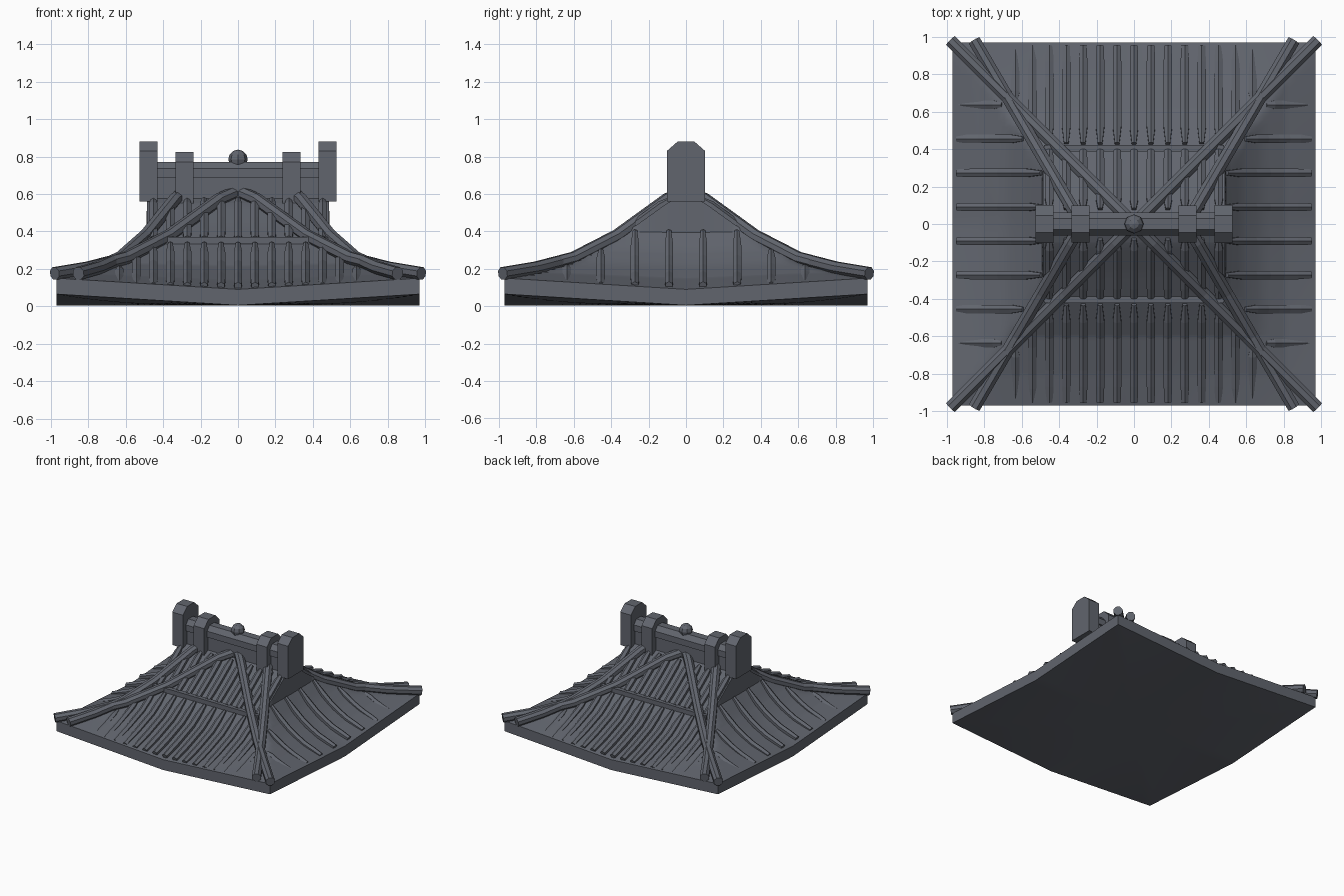
import bpy, bmesh, math
from mathutils import Vector

if "Cube" in bpy.data.objects:
    bpy.data.objects.remove(bpy.data.objects["Cube"], do_unlink=True)

SLATE = bpy.data.materials.new("slate_grey")
SLATE.use_nodes = True
COLOUR = (0.12, 0.13, 0.155, 1)
SLATE.diffuse_color = COLOUR
SLATE.node_tree.nodes["Principled BSDF"].inputs["Base Color"].default_value = COLOUR

HALF, GABLE = 0.97, 0.485
FRONT = [(0, .6), (.1, .55), (.25, .44), (.4, .34), (.6, .215), (.8, .14), (HALF, .09)]
SIDE = [(GABLE, .40), (.58, .295), (.68, .215), (.8, .15), (HALF, .09)]
HIP = [(.98, .175), (.8, .205), (.6, .257), (.37, .375), (.1, .57), (.02, .605)]


def interp(points, t):
    """Linear height along a slope profile."""
    for (a, za), (b, zb) in zip(points, points[1:]):
        if t <= b:
            return za + (zb - za) * max(0, t - a) / (b - a)
    return points[-1][1]


def lift(x, y):
    """Upturn of the eaves towards the corners."""
    return 0.06 * abs(x * y) / HALF ** 2 * max(abs(x), abs(y)) / HALF


def roof_height(x, y):
    f = interp(FRONT, abs(y))
    return f if abs(x) <= GABLE + .001 else min(f, interp(SIDE, abs(x)))


def finish(name, bm):
    bmesh.ops.recalc_face_normals(bm, faces=bm.faces)
    mesh = bpy.data.meshes.new(name)
    bm.to_mesh(mesh)
    bm.free()
    mesh.materials.append(SLATE)
    obj = bpy.data.objects.new(name, mesh)
    bpy.context.collection.objects.link(obj)
    return obj


def tube(name, path, radii, sides):
    """Faceted bar along a path, with capped ends."""
    bm = bmesh.new()
    path = [Vector(p) for p in path]
    rings = []
    for i, p in enumerate(path):
        d = (path[min(i + 1, len(path) - 1)] - path[max(i - 1, 0)]).normalized()
        u = d.cross(Vector((0, 0, 1))).normalized()
        v = u.cross(d)
        rings.append([bm.verts.new(p + radii[i] * (u * math.cos(a) + v * math.sin(a)))
                      for a in (math.tau * (k + .5) / sides for k in range(sides))])
    for r, s in zip(rings, rings[1:]):
        for k in range(sides):
            n = (k + 1) % sides
            bm.faces.new((r[k], r[n], s[n], s[k]))
    bm.faces.new(rings[0])
    bm.faces.new(rings[-1])
    return finish(name, bm)


def extrude_x(name, profile, x0, x1):
    """Solid from a half (y, z) profile, mirrored in y and extruded along x."""
    outline = profile + [(-y, z) for y, z in reversed(profile)]
    bm = bmesh.new()
    face = bm.faces.new([bm.verts.new((x0, y, z)) for y, z in outline])
    new = bmesh.ops.extrude_face_region(bm, geom=[face])["geom"]
    bmesh.ops.translate(bm, vec=(x1 - x0, 0, 0),
                        verts=[g for g in new if isinstance(g, bmesh.types.BMVert)])
    return finish(name, bm)


# Curved roof slab with upturned corners and upright gable walls
pos = [GABLE * i / 10 for i in range(11)] + [GABLE + .006]
pos += [.4, .1, .25, .6, .8] + [GABLE + (HALF - GABLE) * i / 14 for i in range(1, 15)]
pos = sorted(set(pos))
coords = [-p for p in reversed(pos) if p > 0] + pos
bm = bmesh.new()
top = [[bm.verts.new((x, y, roof_height(x, y) + lift(x, y))) for y in coords] for x in coords]
low = [[bm.verts.new((x, y, .005 + lift(x, y))) for y in coords] for x in coords]
n = len(coords) - 1
for grid in (top, low):
    for i in range(n):
        for j in range(n):
            bm.faces.new((grid[i][j], grid[i + 1][j], grid[i + 1][j + 1], grid[i][j + 1]))
for i in range(n):
    for e in (0, n):
        bm.faces.new((top[i][e], top[i + 1][e], low[i + 1][e], low[i][e]))
        bm.faces.new((top[e][i], top[e][i + 1], low[e][i + 1], low[e][i]))
roof = finish("roof_slab", bm)
bpy.context.view_layer.objects.active = roof
roof.select_set(True)
bpy.ops.object.shade_smooth_by_angle(angle=math.radians(25))
roof.select_set(False)


def tile_rib(name, start, end, across, axis, sign):
    """Tile rib down one slope; it sinks into the upturned corners."""
    path = []
    steps = 6
    for i in range(steps + 1):
        d = sign * (start + (end - start) * i / steps)
        x, y = (across, d) if axis == "y" else (d, across)
        path.append((x, y, roof_height(x, y) + .012))
    tube(name, path, [.014] + [.026] * (steps - 1) + [.022], 6)


# Tile ribs on the front, back and side slopes
for sign in (-1, 1):
    slope = "front" if sign < 0 else "back"
    for k in range(-7, 8):
        x = k * .0905
        begin = .43 if abs(x) < .5 else .43 + (abs(x) - .5) * 1.7
        tile_rib(slope + "_lower_rib", begin, .95, x, "y", sign)
        if abs(k) <= 5:
            tile_rib(slope + "_upper_rib", .08, .39, x, "y", sign)
    slope = "right" if sign < 0 else "left"
    for k in range(-4, 4):
        y = (k + .5) * .182
        begin = max(.495, .31 + abs(y) * .62)
        tile_rib(slope + "_side_rib", begin, .945, y, "x", sign)

# Level band between the two tiers of tiles
for s in (-1, 1):
    tube("tier_band", [(-.48, s * .405, .352), (.48, s * .405, .352)], [.026] * 2, 4)

# Crossing hip bars at each corner
for sx in (-1, 1):
    for sy in (-1, 1):
        tube("long_hip_bar", [(sx * t, sy * t, z) for t, z in HIP], [.036] * 6, 8)
        tube("short_hip_bar",
             [(sx * (.28 + .585 * t), sy * t, z) for t, z in HIP], [.036] * 6, 8)

# Main ridge with stepped cap
extrude_x("ridge_wall", [(.05, .53), (.05, .69)], -.45, .45)
extrude_x("ridge_cap", [(.062, .685), (.062, .735), (.03, .772)], -.45, .45)

# Ridge end blocks and inner blocks
for s in (-1, 1):
    extrude_x("ridge_end_block", [(.102, .56), (.102, .83), (.045, .88)], s * .43, s * .526)
    extrude_x("ridge_inner_block", [(.1, .55), (.1, .77), (.045, .825)], s * .237, s * .333)

# Ball finial
bm = bmesh.new()
bmesh.ops.create_uvsphere(bm, u_segments=8, v_segments=6, radius=.052)
bmesh.ops.translate(bm, vec=(0, 0, .785), verts=bm.verts)
finish("ridge_ball", bm)
